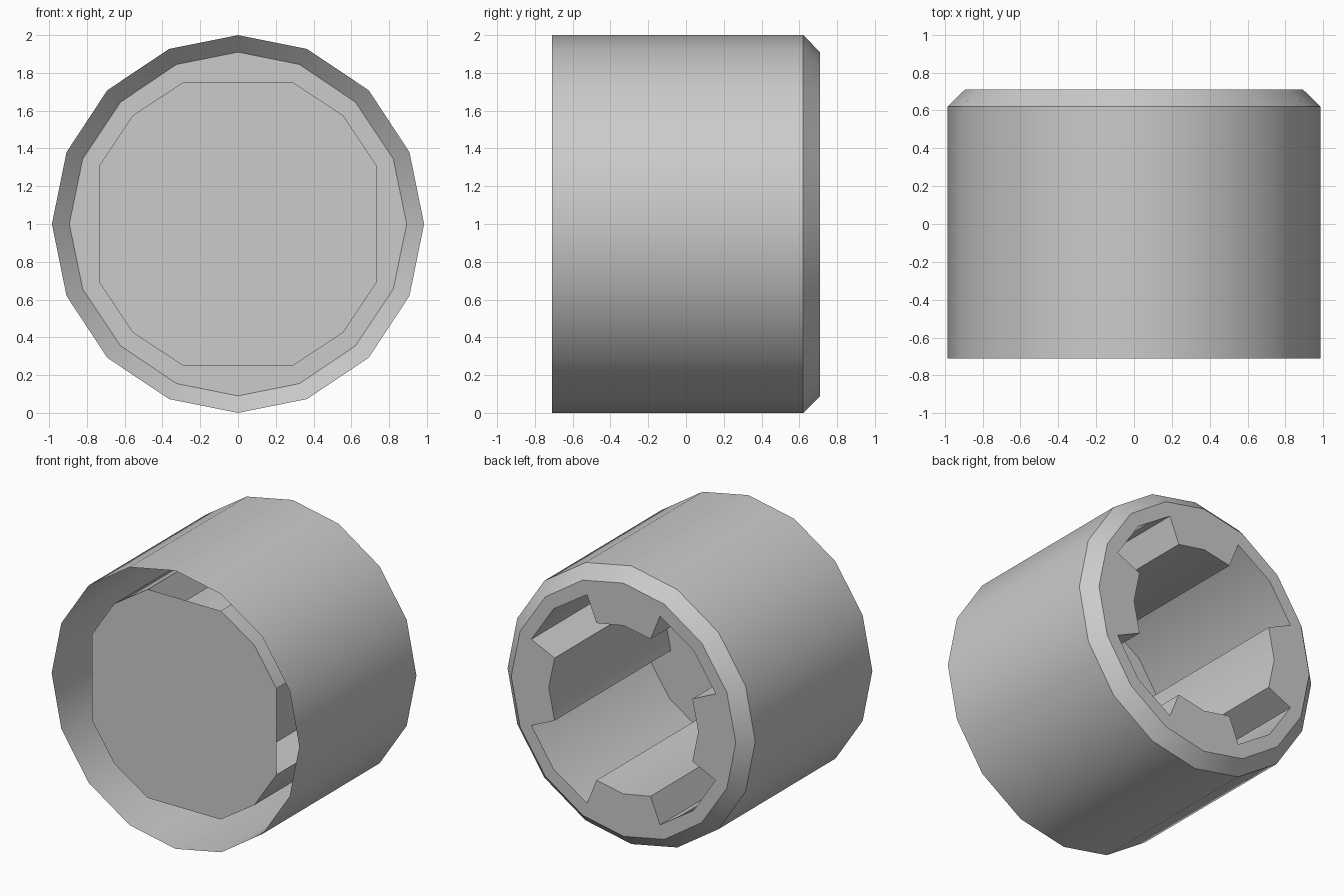
import bpy, bmesh

if "Cube" in bpy.data.objects:
    bpy.data.objects.remove(bpy.data.objects["Cube"])

BACK, BEVEL, FRONT, FLOOR = 0.71, 0.62, -0.71, -0.61


def mirror_loop(quarter):
    """Turn a quarter outline (from +z axis to +x axis) into a closed loop."""
    right = quarter + [(x, -z) for x, z in reversed(quarter) if z > 0]
    left = [(-x, z) for x, z in reversed(right) if x > 0]
    return right + left


def ring(bm, outline, y):
    return [bm.verts.new((x, y, z + 1.0)) for x, z in outline]


def bridge(bm, a, b):
    n = len(a)
    for i in range(n):
        j = (i + 1) % n
        bm.faces.new((a[i], a[j], b[j], b[i]))


# Quarter outlines: outer wall, bevelled rim, toothed socket
outer = mirror_loop([(0, 1), (0.365, 0.927), (0.692, 0.708), (0.908, 0.38), (0.985, 0)])
rim = mirror_loop([(0, 0.91), (0.325, 0.845), (0.622, 0.645), (0.822, 0.345), (0.893, 0)])
socket = mirror_loop([(0, 0.605), (0.215, 0.565), (0.29, 0.75), (0.557, 0.575),
                      (0.733, 0.31), (0.548, 0.225), (0.595, 0)])

bm = bmesh.new()

# Thin outer shell, open at the front, bevelled at the back
front = ring(bm, outer, FRONT)
shoulder = ring(bm, outer, BEVEL)
back = ring(bm, rim, BACK)
bridge(bm, front, shoulder)
bridge(bm, shoulder, back)

# Toothed socket wall running forward from the back face
mouth = ring(bm, socket, BACK)
base = ring(bm, socket, FLOOR)
bridge(bm, mouth, base)

# Flat back face between rim and socket
edges = []
for loop in (back, mouth):
    for i, v in enumerate(loop):
        w = loop[(i + 1) % len(loop)]
        edges.append(bm.edges.get((v, w)))
bmesh.ops.triangle_fill(bm, use_beauty=True, use_dissolve=False, edges=edges,
                        normal=(0, 1, 0))

# Socket floor: spans straight across the hollow teeth
corners = [v for v in base if (v.co.x ** 2 + (v.co.z - 1) ** 2) > 0.7 ** 2]
bm.faces.new(corners)

bmesh.ops.recalc_face_normals(bm, faces=bm.faces[:])
mesh = bpy.data.meshes.new("socket_sleeve")
bm.to_mesh(mesh)
bm.free()
obj = bpy.data.objects.new("socket_sleeve", mesh)
bpy.context.collection.objects.link(obj)

# Smooth round walls, crisp bevel and teeth
bpy.context.view_layer.objects.active = obj
obj.select_set(True)
bpy.ops.object.shade_smooth_by_angle(angle=0.56)
